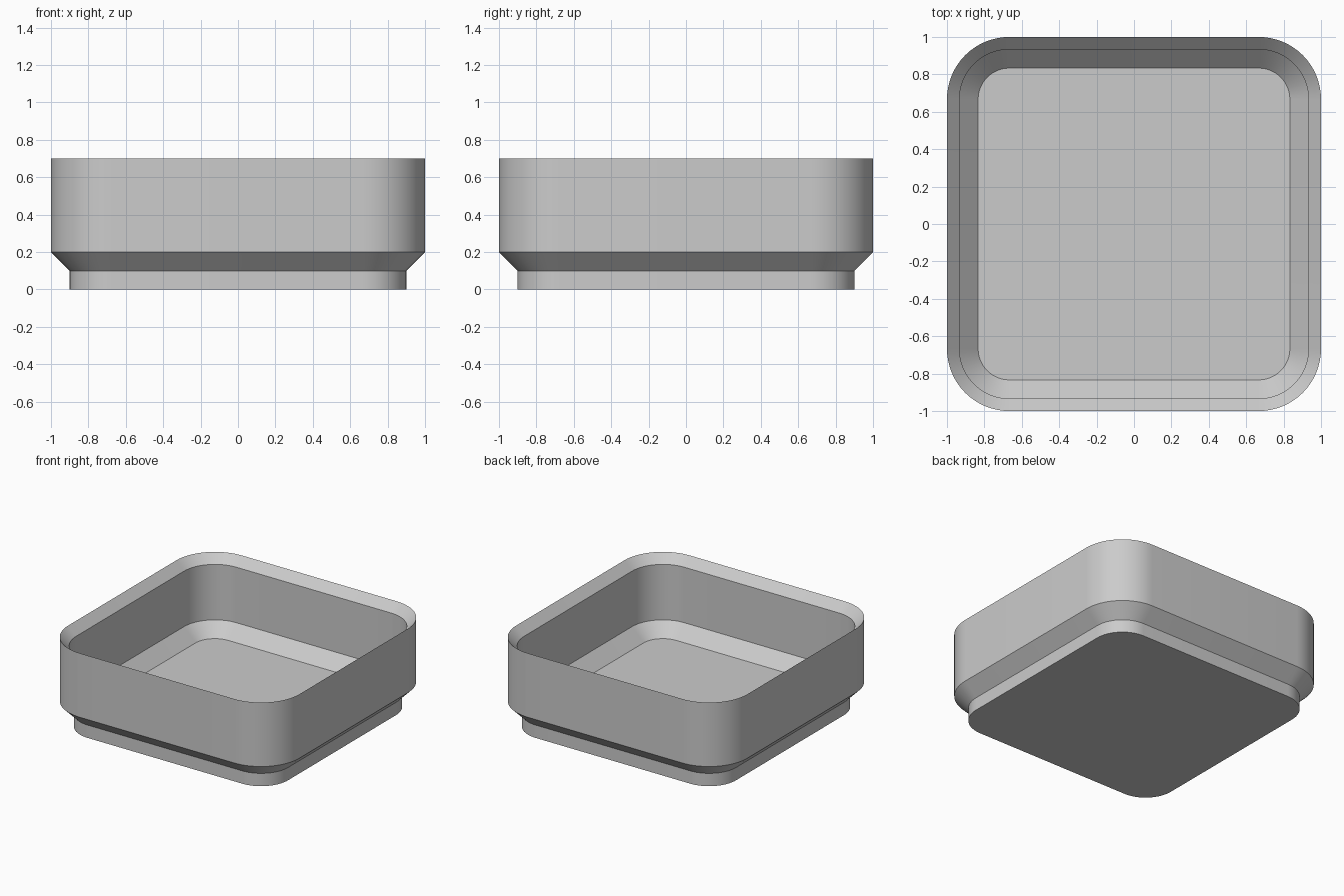
import bpy, bmesh, math

cube = bpy.data.objects.get("Cube")
if cube:
    bpy.data.objects.remove(cube, do_unlink=True)

CORNER = 2 / 3      # centre of every corner arc
STEPS = 16          # segments per corner


def material(name, colour):
    mat = bpy.data.materials.new(name)
    mat.use_nodes = True
    mat.diffuse_color = colour
    mat.node_tree.nodes["Principled BSDF"].inputs["Base Color"].default_value = colour
    return mat


def rounded_ring(bm, half, z):
    """Rounded square loop with concentric corners."""
    radius = half - CORNER
    ring = []
    for quarter in range(4):
        mid = math.radians(45 + 90 * quarter)
        cx = math.copysign(CORNER, math.cos(mid))
        cy = math.copysign(CORNER, math.sin(mid))
        for i in range(STEPS + 1):
            a = math.pi / 2 * (quarter + i / STEPS)
            ring.append(bm.verts.new((cx + radius * math.cos(a),
                                      cy + radius * math.sin(a), z)))
    return ring


# Section from the underside, up the outside, over the rim and down to the floor
wall = 1 / 15
section = [
    (0.9, 0), (0.9, 0.1), (1, 0.2), (1, 0.7),
    (1 - wall, 0.7 - wall), (1 - wall, 0.2), (5 / 6, 0.1),
]

bm = bmesh.new()
rings = [rounded_ring(bm, half, z) for half, z in section]
for low, high in zip(rings, rings[1:]):
    count = len(low)
    for i in range(count):
        j = (i + 1) % count
        bm.faces.new((low[i], low[j], high[j], high[i]))

# Underside and inner floor
bm.faces.new(rings[0][::-1])
bm.faces.new(rings[-1])

mesh = bpy.data.meshes.new("stacking_tray")
bm.to_mesh(mesh)
bm.free()
tray = bpy.data.objects.new("stacking_tray", mesh)
bpy.context.collection.objects.link(tray)
mesh.materials.append(material("light grey", (0.6, 0.6, 0.6, 1)))

# Smooth corners, crisp edges between the bands
bpy.ops.object.select_all(action="DESELECT")
tray.select_set(True)
bpy.context.view_layer.objects.active = tray
bpy.ops.object.shade_smooth_by_angle(angle=math.radians(30))
